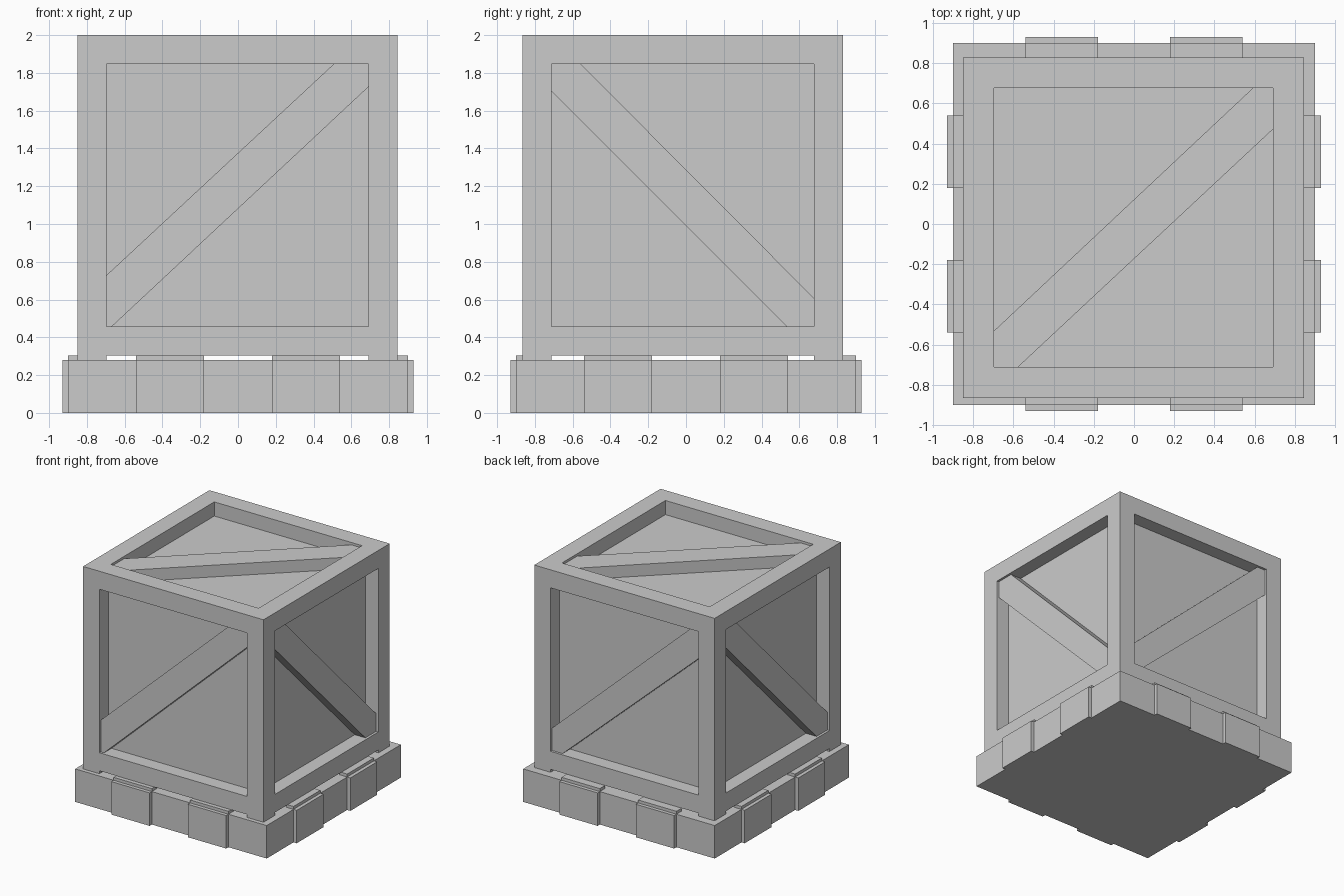
import bpy, bmesh
from mathutils import Vector

if "Cube" in bpy.data.objects:
    bpy.data.objects.remove(bpy.data.objects["Cube"])

# crate outer bounds, frame width and panel recess
X0, X1, Y0, Y1 = -0.85, 0.845, -0.865, 0.83
ZB, ZR, ZT = 0.28, 0.305, 2.0
W, RECESS, INSET = 0.153, 0.12, 0.02
OPEN = 1.39


def finish(name, bm):
    bmesh.ops.recalc_face_normals(bm, faces=bm.faces)
    mesh = bpy.data.meshes.new(name)
    bm.to_mesh(mesh)
    bm.free()
    ob = bpy.data.objects.new(name, mesh)
    bpy.context.collection.objects.link(ob)
    return ob


def box(name, lo, hi):
    lo, hi = Vector(lo), Vector(hi)
    bm = bmesh.new()
    bmesh.ops.create_cube(bm, size=1)
    for v in bm.verts:
        v.co = (lo + hi) / 2 + v.co * (hi - lo)
    return finish(name, bm)


def brace(name, origin, u, v, left, bottom, right, top):
    """Diagonal board trimmed to a square opening; cuts are measured from its lower left."""
    o, u, v = Vector(origin), Vector(u), Vector(v)
    depth = -u.cross(v) * (RECESS - INSET + 0.01)
    outline = [(0, left), (0, 0), (bottom, 0), (OPEN, right), (OPEN, OPEN), (top, OPEN)]
    bm = bmesh.new()
    face = bm.faces.new([bm.verts.new(o + u * a + v * b) for a, b in outline])
    ext = bmesh.ops.extrude_face_region(bm, geom=[face], use_keep_orig=True)
    moved = [g for g in ext["geom"] if isinstance(g, bmesh.types.BMVert)]
    bmesh.ops.translate(bm, verts=moved, vec=depth)
    return finish(name, bm)


# pallet base
box("base", (-0.9, -0.9, 0), (0.9, 0.9, ZB))

# clips folded over the base edges: a side plate and a top plate each
for s, side in ((-1, "low"), (1, "high")):
    for c in (-0.36, 0.36):
        pos = "a" if c < 0 else "b"
        for part, r0, r1, z0, z1 in (("side", 0.9, 0.93, 0, ZB), ("top", 0.83, 0.9, ZB, ZR)):
            a, b = sorted((s * r0, s * r1))
            box(f"clip_{part}_x_{side}_{pos}", (a, c - 0.18, z0), (b, c + 0.18, z1))
            box(f"clip_{part}_y_{side}_{pos}", (c - 0.18, a, z0), (c + 0.18, b, z1))

# recessed panels as one inner box
box("panels", (X0 + RECESS, Y0 + RECESS, ZR), (X1 - RECESS, Y1 - RECESS, ZT - RECESS))

# corner posts
for i, x in enumerate((X0, X1 - W)):
    for j, y in enumerate((Y0, Y1 - W)):
        box(f"post_{i}{j}", (x, y, ZB), (x + W, y + W, ZT))

# top and bottom rails
for level, z in (("bottom", ZR), ("top", ZT - W)):
    for i, y in enumerate((Y0, Y1 - W)):
        box(f"{level}_rail_x_{i}", (X0 + W, y, z), (X1 - W, y + W, z + W))
    for i, x in enumerate((X0, X1 - W)):
        box(f"{level}_rail_y_{i}", (x, Y0 + W, z), (x + W, Y1 - W, z + W))

# diagonal braces
L, R, F, B, Z = X0 + W, X1 - W, Y0 + W, Y1 - W, ZR + W
UP = (0, 0, 1)
brace("front_brace", (L, Y0 + INSET, Z), (1, 0, 0), UP, 0.27, 0.03, 1.27, 1.205)
brace("back_brace", (R, Y1 - INSET, Z), (-1, 0, 0), UP, 0.19, 0.10, 1.16, 1.31)
# side braces rise toward the front on the right, toward the back on the left
for name, x, y, d in (("right_brace", X1 - INSET, B, -1), ("left_brace", X0 + INSET, F, 1)):
    ob = brace(name, (x, y, Z), (0, d, 0), UP, 0.15, 0.145, 1.245, 1.235)
    # the mirrored direction builds outward, so fold the depth back inside
    for v in ob.data.vertices:
        v.co.x = x - abs(v.co.x - x) if x > 0 else x + abs(v.co.x - x)
    ob.data.flip_normals()
brace("top_brace", (L, F, ZT - INSET), (1, 0, 0), (0, 1, 0), 0.18, 0.12, 1.185, 1.29)
